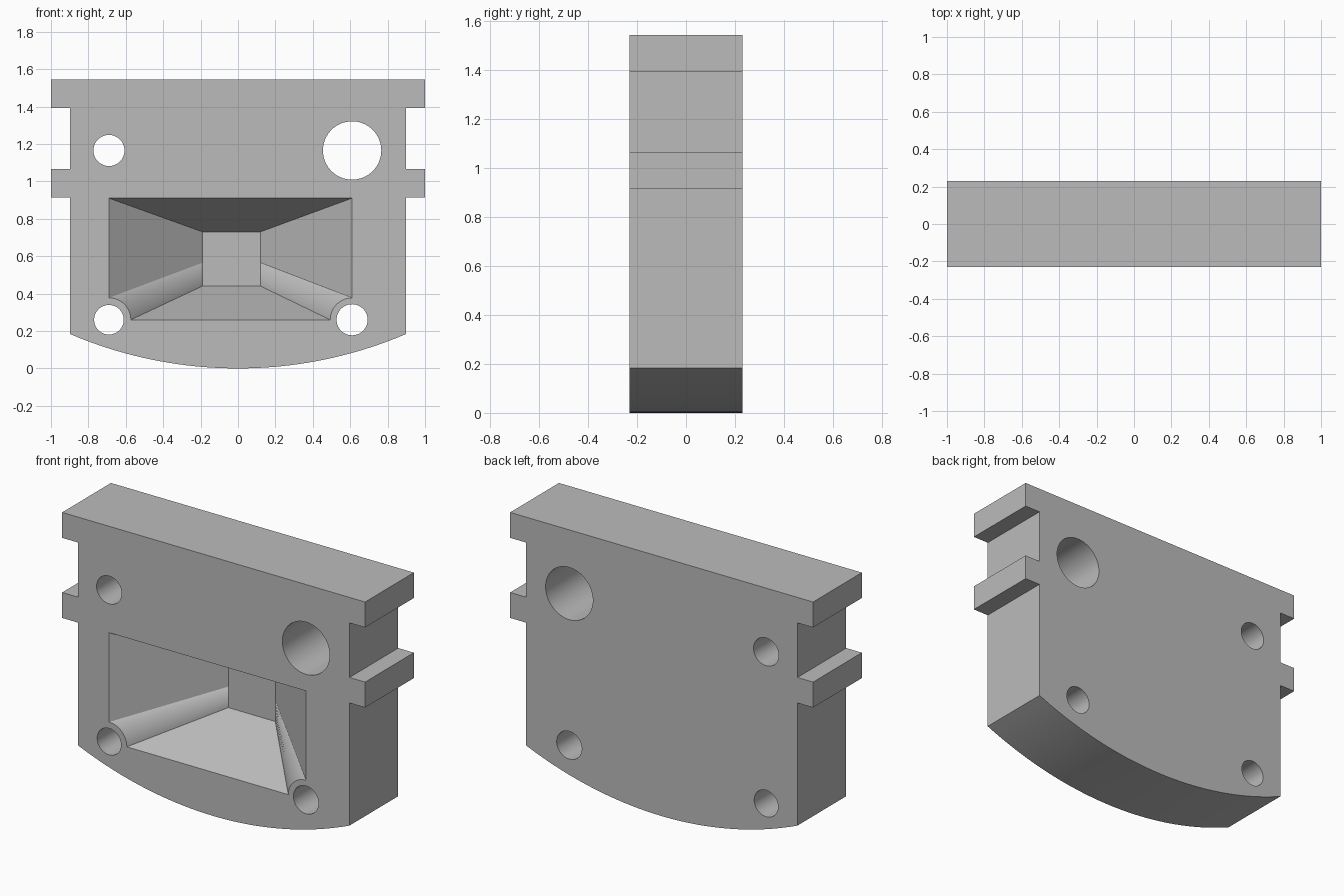
import bpy, bmesh, math

if "Cube" in bpy.data.objects:
    bpy.data.objects.remove(bpy.data.objects["Cube"], do_unlink=True)

HALF = 0.23          # half thickness of the plate
FLOOR_Y = 0.18       # depth position of the pocket floor

grey = bpy.data.materials.new("plain grey")
grey.use_nodes = True
colour = (0.5, 0.5, 0.5, 1)
grey.diffuse_color = colour
grey.node_tree.nodes["Principled BSDF"].inputs["Base Color"].default_value = colour


def loft(name, ring_a, ring_b):
    """Closed solid between two rings with matching point counts."""
    bm = bmesh.new()
    a = [bm.verts.new(p) for p in ring_a]
    b = [bm.verts.new(p) for p in ring_b]
    n = len(a)
    bm.faces.new(a)
    bm.faces.new(b[::-1])
    for i in range(n):
        j = (i + 1) % n
        bm.faces.new((a[i], b[i], b[j], a[j]))
    bmesh.ops.recalc_face_normals(bm, faces=bm.faces)
    mesh = bpy.data.meshes.new(name)
    bm.to_mesh(mesh)
    bm.free()
    mesh.materials.append(grey)
    obj = bpy.data.objects.new(name, mesh)
    bpy.context.collection.objects.link(obj)
    return obj


def prism(name, profile, y0, y1):
    return loft(name, [(x, y0, z) for x, z in profile], [(x, y1, z) for x, z in profile])


def circle(cx, cz, r, n=64):
    return [(cx + r * math.cos(math.tau * i / n), cz + r * math.sin(math.tau * i / n))
            for i in range(n)]


# Plate outline: curved bottom edge, two tabs on each side
SIDE, RISE = 0.897, 0.183
radius = (SIDE ** 2 + RISE ** 2) / (2 * RISE)
sweep = math.asin(SIDE / radius)
bottom = [(radius * math.sin(sweep * t / 20), radius * (1 - math.cos(sweep * t / 20)))
          for t in range(-20, 21)]
right = [(SIDE, 0.915), (1, 0.915), (1, 1.067), (SIDE, 1.067),
         (SIDE, 1.393), (1, 1.393), (1, 1.545)]
left = [(-x, z) for x, z in reversed(right)]
body = prism("plate", bottom + right + left, -HALF, HALF)

# Tapered pocket with concave lower corners that fade into the floor corners
X0, X1, Z0, Z1, R, N = -0.69, 0.61, 0.26, 0.91, 0.117, 16
front, floor = [(X0, Z1), (X1, Z1)], [(-0.19, 0.73), (0.12, 0.73)]
for cx, fx, sign in ((X1, 0.12, -1), (X0, -0.19, 1)):
    arc = []
    for i in range(N + 1):
        a = math.pi / 2 * i / N
        arc.append(((cx + sign * R * math.sin(a), Z0 + R * math.cos(a)),
                    (fx, 0.565 - 0.125 * i / N)))
    if sign > 0:
        arc.reverse()
    front += [p for p, q in arc]
    floor += [q for p, q in arc]
over = 0.05          # the cutter runs slightly past the front face
mouth = [(p[0] + (p[0] - q[0]) * over, -HALF - (FLOOR_Y + HALF) * over,
          p[1] + (p[1] - q[1]) * over) for p, q in zip(front, floor)]
cutters = [loft("pocket_cutter", mouth, [(x, FLOOR_Y, z) for x, z in floor])]

# Through holes
for cx, cz, r in ((X0, 1.165, 0.083), (X1, 1.165, 0.156), (X0, Z0, 0.079), (X1, Z0, 0.083)):
    cutters.append(prism("hole_cutter", circle(cx, cz, r), -HALF - 0.1, HALF + 0.1))

# Cut everything, then drop the cutters
bpy.context.view_layer.objects.active = body
body.select_set(True)
for cutter in cutters:
    mod = body.modifiers.new("cut", "BOOLEAN")
    mod.operation = "DIFFERENCE"
    mod.solver = "EXACT"
    mod.object = cutter
    bpy.ops.object.modifier_apply(modifier=mod.name)
for cutter in cutters:
    bpy.data.objects.remove(cutter, do_unlink=True)

bpy.ops.object.select_all(action="DESELECT")
body.select_set(True)
bpy.context.view_layer.objects.active = body
bpy.ops.object.shade_smooth_by_angle(angle=math.radians(25))
